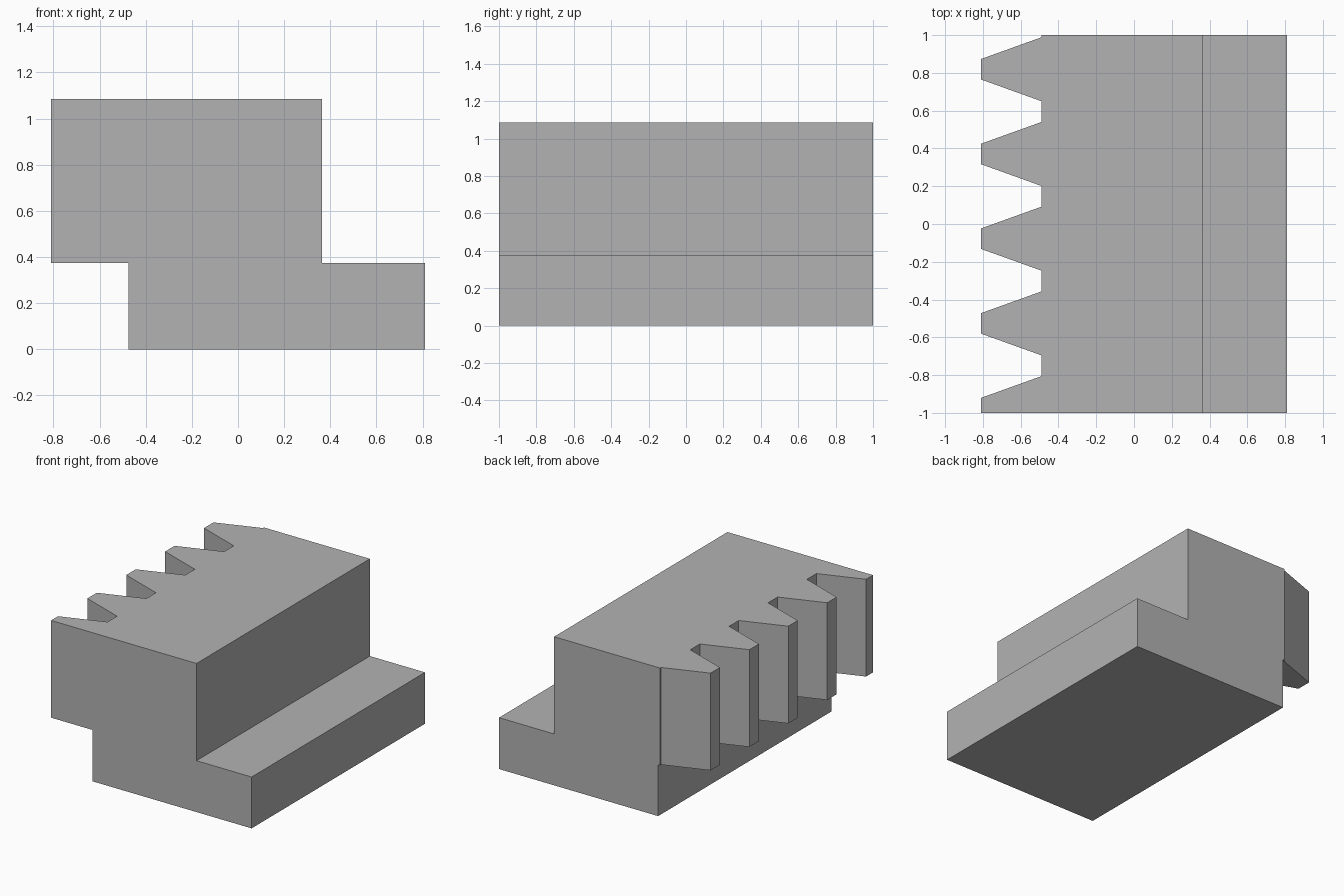
import bpy
import bmesh
from mathutils import Vector

cube = bpy.data.objects.get("Cube")
if cube:
    bpy.data.objects.remove(cube, do_unlink=True)

# Single plain grey
grey = bpy.data.materials.new("plain_grey")
grey.use_nodes = True
colour = (0.448, 0.448, 0.448, 1)
grey.diffuse_color = colour
grey.node_tree.nodes["Principled BSDF"].inputs["Base Color"].default_value = colour


def prisms(name, outlines, direction):
    """Closed prisms swept from flat outlines along one direction."""
    bm = bmesh.new()
    for outline in outlines:
        face = bm.faces.new([bm.verts.new(p) for p in outline])
        swept = bmesh.ops.extrude_face_region(bm, geom=[face], use_keep_orig=True)
        verts = [g for g in swept["geom"] if isinstance(g, bmesh.types.BMVert)]
        bmesh.ops.translate(bm, verts=verts, vec=Vector(direction))
    bmesh.ops.recalc_face_normals(bm, faces=bm.faces)
    mesh = bpy.data.meshes.new(name)
    bm.to_mesh(mesh)
    bm.free()
    mesh.materials.append(grey)
    obj = bpy.data.objects.new(name, mesh)
    bpy.context.collection.objects.link(obj)
    return obj


# Stepped block: overhanging rack on the right, low ledge on the left
TIP, ROOT, FOOT, STEP, LEDGE = -0.81, -0.49, -0.475, 0.365, 0.81
MID, TOP = 0.375, 1.085
section = [(FOOT, 0), (LEDGE, 0), (LEDGE, MID), (STEP, MID),
           (STEP, TOP), (TIP, TOP), (TIP, MID), (FOOT, MID)]
block = prisms("toothed_block", [[(x, -1, z) for x, z in section]], (0, 2, 0))

# Tapered gaps between the teeth; the last only nicks the back corner
PITCH, FIRST = 0.4485, -0.7505
ROOT_HALF, TIP_HALF = 0.055, 0.17
OUT = TIP - 0.1
out_half = ROOT_HALF + (TIP_HALF - ROOT_HALF) * (ROOT - OUT) / (ROOT - TIP)
gaps = []
for i in range(5):
    y = FIRST + i * PITCH
    gaps.append([(OUT, y - out_half, -0.2), (ROOT, y - ROOT_HALF, -0.2),
                 (ROOT, y + ROOT_HALF, -0.2), (OUT, y + out_half, -0.2)])
cutter = prisms("gap_cutter", gaps, (0, 0, 1.6))
cutter.hide_render = True

cut = block.modifiers.new("tooth_gaps", 'BOOLEAN')
cut.operation = 'DIFFERENCE'
cut.solver = 'EXACT'
cut.object = cutter
bpy.context.view_layer.objects.active = block
bpy.ops.object.modifier_apply(modifier=cut.name)
bpy.data.objects.remove(cutter, do_unlink=True)
